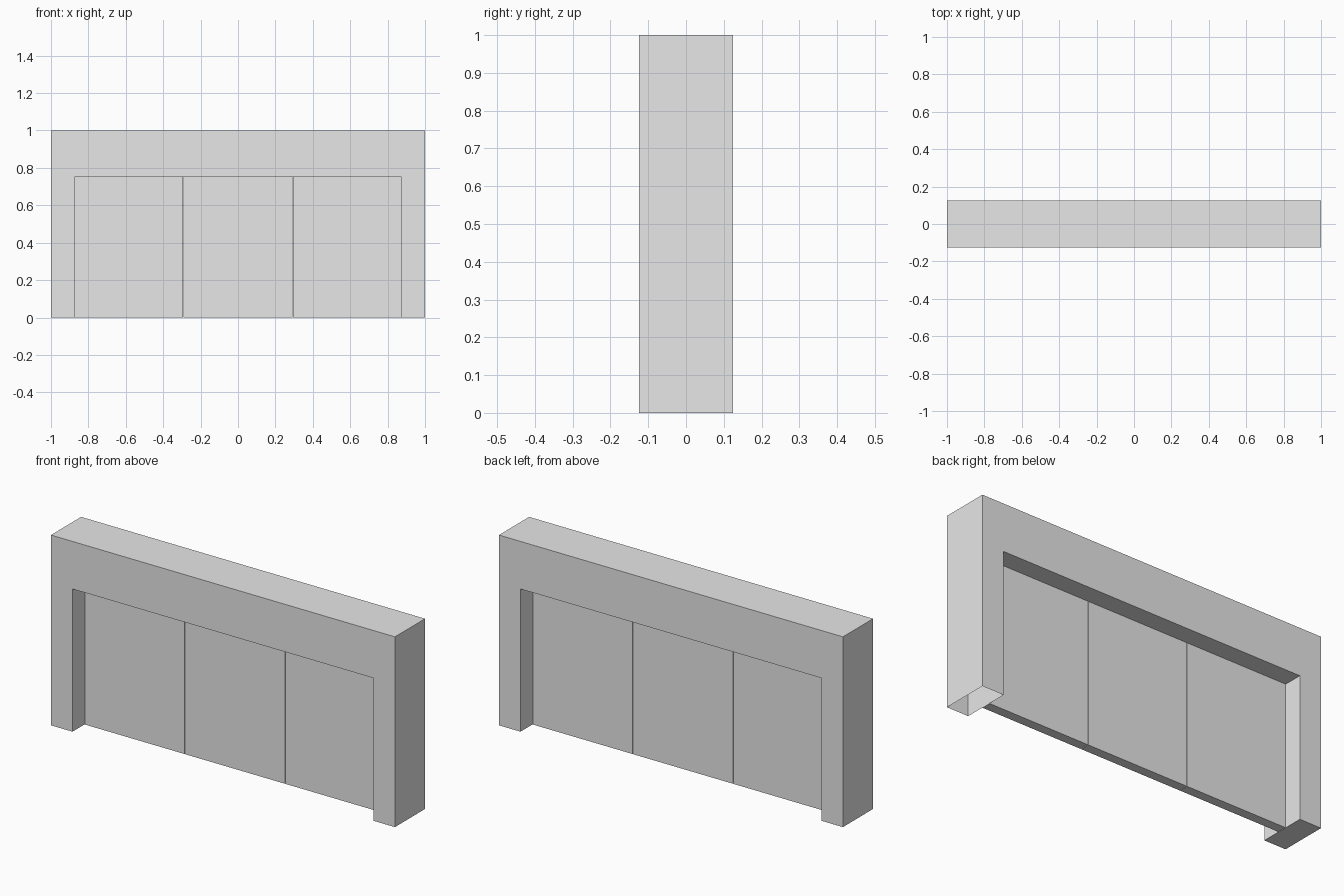
import bpy
import bmesh

cube = bpy.data.objects.get("Cube")
if cube:
    bpy.data.objects.remove(cube, do_unlink=True)

WIDTH, DEPTH, HEIGHT = 2.0, 0.25, 1.0
JAMB, OPENING = 0.125, 0.75
PANEL_DEPTH, GAP, PANELS = 0.05, 0.003, 3

grey = bpy.data.materials.new("light_grey")
grey.use_nodes = True
grey.diffuse_color = (0.8, 0.8, 0.8, 1)
grey.node_tree.nodes["Principled BSDF"].inputs["Base Color"].default_value = (0.8, 0.8, 0.8, 1)


def finish(name, bm):
    mesh = bpy.data.meshes.new(name)
    bm.to_mesh(mesh)
    bm.free()
    mesh.materials.append(grey)
    obj = bpy.data.objects.new(name, mesh)
    bpy.context.collection.objects.link(obj)
    return obj


# Door frame: an upside-down U profile pushed through its depth
outer, inner = WIDTH / 2, WIDTH / 2 - JAMB
profile = [(-outer, 0), (-inner, 0), (-inner, OPENING), (inner, OPENING),
           (inner, 0), (outer, 0), (outer, HEIGHT), (-outer, HEIGHT)]
bm = bmesh.new()
front = bm.faces.new([bm.verts.new((x, -DEPTH / 2, z)) for x, z in profile])
result = bmesh.ops.extrude_face_region(bm, geom=[front], use_keep_orig=True)
back_verts = [v for v in result["geom"] if isinstance(v, bmesh.types.BMVert)]
bmesh.ops.translate(bm, verts=back_verts, vec=(0, DEPTH, 0))
bmesh.ops.recalc_face_normals(bm, faces=bm.faces)
# The left leg is hollow and open underneath
open_end = [f for f in bm.faces
            if all(v.co.z < 0.01 and v.co.x > 0 for v in f.verts)]
bmesh.ops.delete(bm, geom=open_end, context="FACES_ONLY")
finish("door_frame", bm)

# Three door panels with hairline gaps, set in the middle of the frame
pitch = 2 * inner / PANELS
for i, side in enumerate(("right", "middle", "left")):
    bm = bmesh.new()
    bmesh.ops.create_cube(bm, size=1)
    bmesh.ops.scale(bm, verts=bm.verts, vec=(pitch - GAP, PANEL_DEPTH, OPENING))
    bmesh.ops.translate(bm, verts=bm.verts, vec=((i - 1) * pitch, 0, OPENING / 2))
    finish(side + "_door_panel", bm)
